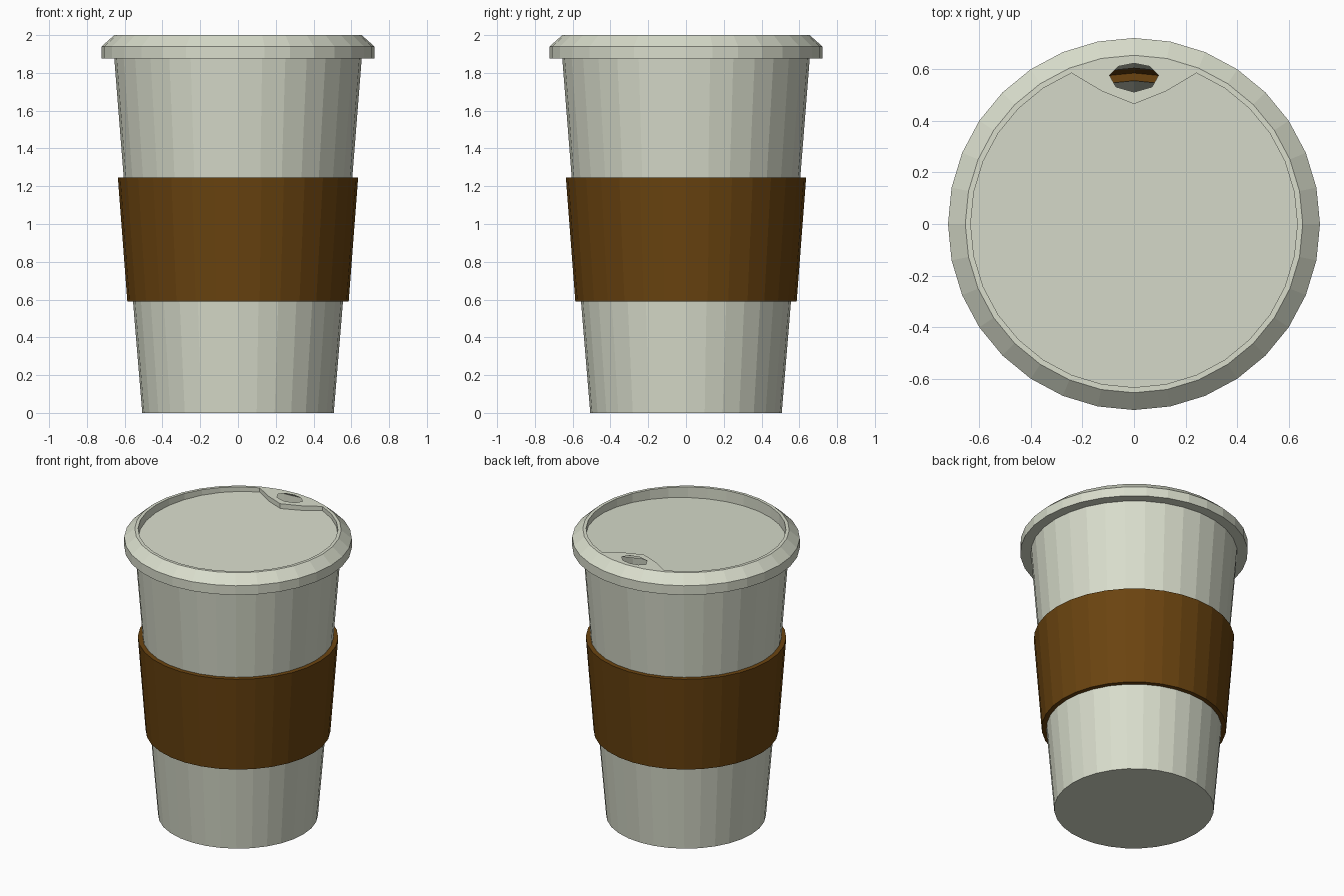
import bpy, bmesh, math

if "Cube" in bpy.data.objects:
    bpy.data.objects.remove(bpy.data.objects["Cube"])

SIDES = 32


def material(name, rgb):
    m = bpy.data.materials.new(name)
    m.diffuse_color = (*rgb, 1.0)
    m.use_nodes = True
    m.node_tree.nodes["Principled BSDF"].inputs["Base Color"].default_value = m.diffuse_color
    return m


paper = material("warm grey", (0.69, 0.72, 0.60))
card = material("brown card", (0.145, 0.057, 0.005))


def finish(bm, name, mat):
    mesh = bpy.data.meshes.new(name)
    bm.to_mesh(mesh)
    bm.free()
    mesh.materials.append(mat)
    obj = bpy.data.objects.new(name, mesh)
    bpy.context.collection.objects.link(obj)
    return obj


def ring(bm, r, z):
    """Ring of vertices; index 0 is at +x, SIDES/4 is at the back (+y)."""
    return [bm.verts.new((r * math.cos(math.tau * i / SIDES),
                          r * math.sin(math.tau * i / SIDES), z))
            for i in range(SIDES)]


def bridge(bm, a, b, skip=()):
    for i in range(SIDES):
        if i not in skip:
            j = (i + 1) % SIDES
            bm.faces.new((a[i], a[j], b[j], b[i]))


def lathe(name, profile, mat, floor=False):
    bm = bmesh.new()
    rings = [ring(bm, r, z) for r, z in profile]
    for a, b in zip(rings, rings[1:]):
        bridge(bm, a, b)
    if floor:
        bm.faces.new(rings[0][::-1])
    return finish(bm, name, mat)


# Cup walls below and above the sleeve, tapering downwards
lathe("cup_base", [(0.507, 0), (0.556, 0.59)], paper, floor=True)
lathe("cup_upper", [(0.605, 1.245), (0.655, 1.875)], paper)

# Sleeve standing proud of the cup, with a ledge at each end
lathe("sleeve", [(0.556, 0.59), (0.586, 0.59), (0.636, 1.245), (0.605, 1.245)], card)

# Lid: rim, bevel, sunken sloping panel and a raised drinking tab at the back
bm = bmesh.new()
rings = [ring(bm, r, z) for r, z in
         [(0.655, 1.875), (0.722, 1.875), (0.722, 1.94), (0.655, 2.0)]]
for a, b in zip(rings, rings[1:]):
    bridge(bm, a, b)
outer = rings[-1]
inner = ring(bm, 0.634, 2.0)
back = SIDES // 4

# Pull the inner edge forward to form the pointed tab
for step, y in ((-1, 0.515), (0, 0.466), (1, 0.515)):
    inner[back + step].co.y = y

# Flat top of the rim, leaving the tab open for the drinking hole
bridge(bm, outer, inner, skip=range(back - 2, back + 2))

# Drinking hole edge, right to left along its back and front sides
xs = (0.095, 0.06, 0.0, -0.06, -0.095)
hole_back = [bm.verts.new((x, y, 2.0)) for x, y in
             zip(xs, (0.577, 0.612, 0.624, 0.612, 0.577))]
hole_front = [hole_back[0]] + [bm.verts.new((x, y, 2.0)) for x, y in
              ((0.07, 0.532), (0, 0.512), (-0.07, 0.532))] + [hole_back[-1]]
far = outer[back - 2:back + 3]
near = inner[back - 2:back + 3]
for i in range(4):
    bm.faces.new((far[i], far[i + 1], hole_back[i + 1], hole_back[i]))
    bm.faces.new((hole_front[i], hole_front[i + 1], near[i + 1], near[i]))
bm.faces.new((far[0], hole_back[0], near[0]))
bm.faces.new((hole_back[-1], far[-1], near[-1]))

# Recess wall and sloping panel, deeper towards the front
panel = [bm.verts.new((v.co.x, v.co.y, 1.947 + 0.041 * v.co.y)) for v in inner]
bridge(bm, inner, panel)
bm.faces.new(panel)
finish(bm, "lid", paper)
